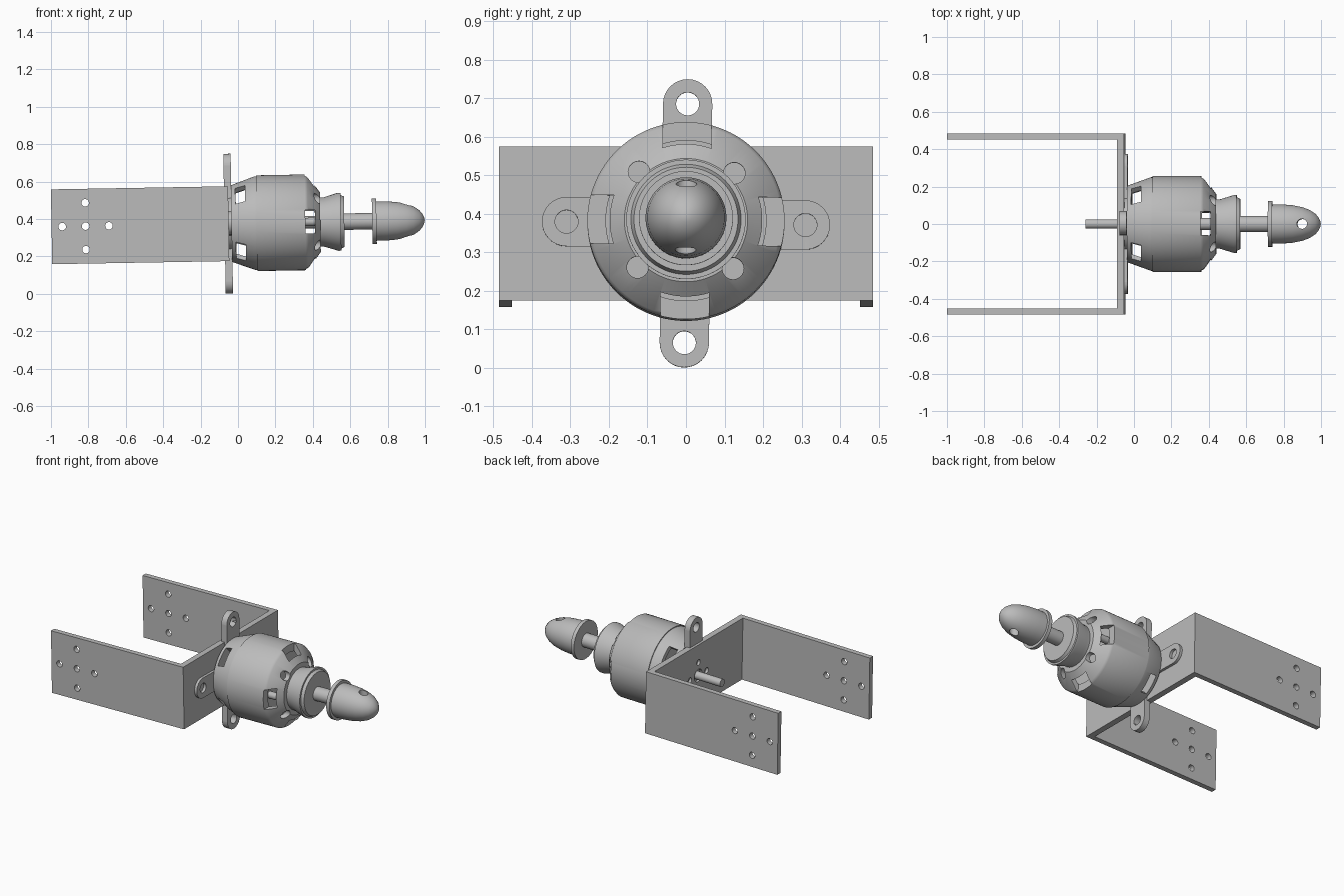
import bpy, bmesh
from math import radians, pi
from mathutils import Matrix, Vector

cube = bpy.data.objects.get("Cube")
if cube:
    bpy.data.objects.remove(cube)

metal = bpy.data.materials.new("plain_grey")
metal.use_nodes = True
GREY = (0.5, 0.5, 0.5, 1)
metal.diffuse_color = GREY
metal.node_tree.nodes["Principled BSDF"].inputs["Base Color"].default_value = GREY

# Everything is modelled along the x axis, then leaned and lifted into place
LEAN = Matrix.Translation((0, 0, 0.376)) @ Matrix.Rotation(radians(-1), 4, 'Y')
ROLL = LEAN @ Matrix.Rotation(radians(-0.8), 4, 'X')


def turn(quarters):
    return Matrix.Rotation(quarters * pi / 2, 4, 'X')


def finish(name, bm, xform=None):
    bmesh.ops.recalc_face_normals(bm, faces=bm.faces)
    if xform:
        bmesh.ops.transform(bm, matrix=xform, verts=bm.verts)
    mesh = bpy.data.meshes.new(name)
    bm.to_mesh(mesh)
    bm.free()
    mesh.materials.append(metal)
    ob = bpy.data.objects.new(name, mesh)
    bpy.context.collection.objects.link(ob)
    return ob


def revolve(name, profile, xform=None, closed=False, steps=64):
    """Spin (x, radius) points around the x axis."""
    bm = bmesh.new()
    vs = [bm.verts.new((x, 0, r)) for x, r in profile]
    pairs = list(zip(vs, vs[1:])) + ([(vs[-1], vs[0])] if closed else [])
    edges = [bm.edges.new(p) for p in pairs]
    bmesh.ops.spin(bm, geom=vs + edges, cent=(0, 0, 0), axis=(1, 0, 0),
                   angle=2 * pi, steps=steps)
    bmesh.ops.remove_doubles(bm, verts=bm.verts, dist=0.0001)
    return finish(name, bm, xform)


def rod(name, x0, x1, r, xform=None, steps=32):
    return revolve(name, [(x0, 0), (x0, r), (x1, r), (x1, 0)], xform, steps=steps)


def box(name, lo, hi, xform=None):
    lo, hi = Vector(lo), Vector(hi)
    bm = bmesh.new()
    place = Matrix.Translation((lo + hi) / 2) @ Matrix.Diagonal((*(hi - lo), 1))
    bmesh.ops.create_cube(bm, size=1, matrix=place)
    return finish(name, bm, xform)


def combine(ob, tools, operation='DIFFERENCE'):
    """Apply booleans and remove the helper objects."""
    for t in tools:
        t.hide_render = True
        mod = ob.modifiers.new("cut", 'BOOLEAN')
        mod.operation, mod.object, mod.solver = operation, t, 'EXACT'
    bpy.context.view_layer.update()
    deps = bpy.context.evaluated_depsgraph_get()
    mesh = bpy.data.meshes.new_from_object(ob.evaluated_get(deps))
    ob.modifiers.clear()
    ob.data = mesh
    for t in tools:
        bpy.data.objects.remove(t)


def place(ob, frame=ROLL):
    ob.matrix_world = frame
    bpy.ops.object.select_all(action='DESELECT')
    ob.select_set(True)
    bpy.context.view_layer.objects.active = ob
    bpy.ops.object.shade_smooth_by_angle(angle=radians(30))


# U-shaped bracket, with five screw holes per arm and five in the plate
bracket = box("bracket", (-0.997, -0.485, -0.2), (-0.05, 0.485, 0.2))
cuts = [box("cut", (-1.2, -0.452, -0.3), (-0.088, 0.452, 0.3))]
for dx, dz in ((0, 0), (1, 0), (-1, 0), (0, 1), (0, -1)):
    at = Matrix.Translation((-0.815 + dx * 0.125, 0, dz * 0.125))
    cuts.append(rod("cut", -0.6, 0.6, 0.02, at @ Matrix.Rotation(pi / 2, 4, 'Z')))
for q in range(4):
    cuts.append(rod("cut", -0.12, 0, 0.018, turn(q) @ Matrix.Translation((0, 0, 0.085))))
cuts.append(rod("cut", -0.12, 0, 0.04))
combine(bracket, cuts)
place(bracket, LEAN)

# Cross mount with four round-ended tabs
mount = rod("cross_mount", -0.072, -0.033, 0.15)
parts, holes = [], []
for q in range(4):
    end = turn(q) @ Matrix.Translation((0, 0, 0.31))
    parts.append(box("tab", (-0.072, -0.064, 0), (-0.033, 0.064, 0.31), turn(q)))
    parts.append(rod("tab_end", -0.072, -0.033, 0.064, end))
    holes.append(rod("cut", -0.2, 0.1, 0.03, end))
combine(mount, parts, 'UNION')
combine(mount, holes)
place(mount)

# Hollow motor bell: rear slots on the diagonals, front slots on the axes
bell = revolve("motor_bell", [
    (-0.035, 0.06), (-0.035, 0.205), (0.09, 0.25), (0.1, 0.25), (0.1, 0.256),
    (0.36, 0.256), (0.375, 0.248), (0.44, 0.16), (0.44, 0.04), (0.415, 0.04),
    (0.415, 0.145), (0.345, 0.225), (0.1, 0.225), (0.08, 0.22),
    (-0.01, 0.18), (-0.01, 0.06)], closed=True, steps=96)
cuts = []
for q in range(4):
    cuts.append(box("cut", (-0.012, -0.06, 0.11), (0.04, 0.06, 0.4), turn(q + 0.5)))
    cuts.append(box("cut", (0.36, -0.063, 0.14), (0.412, 0.063, 0.4), turn(q)))
    cuts.append(rod("cut", 0.36, 0.6, 0.028,
                    turn(q + 0.5) @ Matrix.Translation((0, 0, 0.175))))
combine(bell, cuts)
place(bell)

# Stator core and bearing tube inside the bell
place(rod("stator", 0.05, 0.345, 0.228, steps=64))
place(rod("bearing_tube", -0.05, 0.06, 0.085))
for side, q in (("left", 1), ("right", 3)):
    place(rod(side + "_screw", 0.34, 0.415, 0.022,
              turn(q) @ Matrix.Translation((0, 0, 0.17))))

# Front collar
place(revolve("front_collar", [
    (0.43, 0), (0.43, 0.13), (0.46, 0.132), (0.535, 0.155), (0.55, 0.155),
    (0.55, 0.143), (0.568, 0.135), (0.568, 0)]))

# Shafts
place(rod("rear_shaft", -0.26, 0.06, 0.025))
place(rod("inner_shaft", 0.05, 0.44, 0.033))
place(rod("front_shaft", 0.43, 0.74, 0.044))

# Flange and rounded spinner with a cross hole
place(rod("flange", 0.717, 0.74, 0.122, steps=64))
spinner = revolve("spinner", [
    (0.73, 0), (0.73, 0.105), (0.79, 0.105), (0.85, 0.1), (0.9, 0.09),
    (0.94, 0.075), (0.97, 0.055), (0.987, 0.035), (0.996, 0.015), (0.999, 0)])
combine(spinner, [rod("cut", -0.3, 0.3, 0.027, Matrix.Translation((0.9, 0, 0))
                      @ Matrix.Rotation(pi / 2, 4, 'Y'))])
place(spinner)
